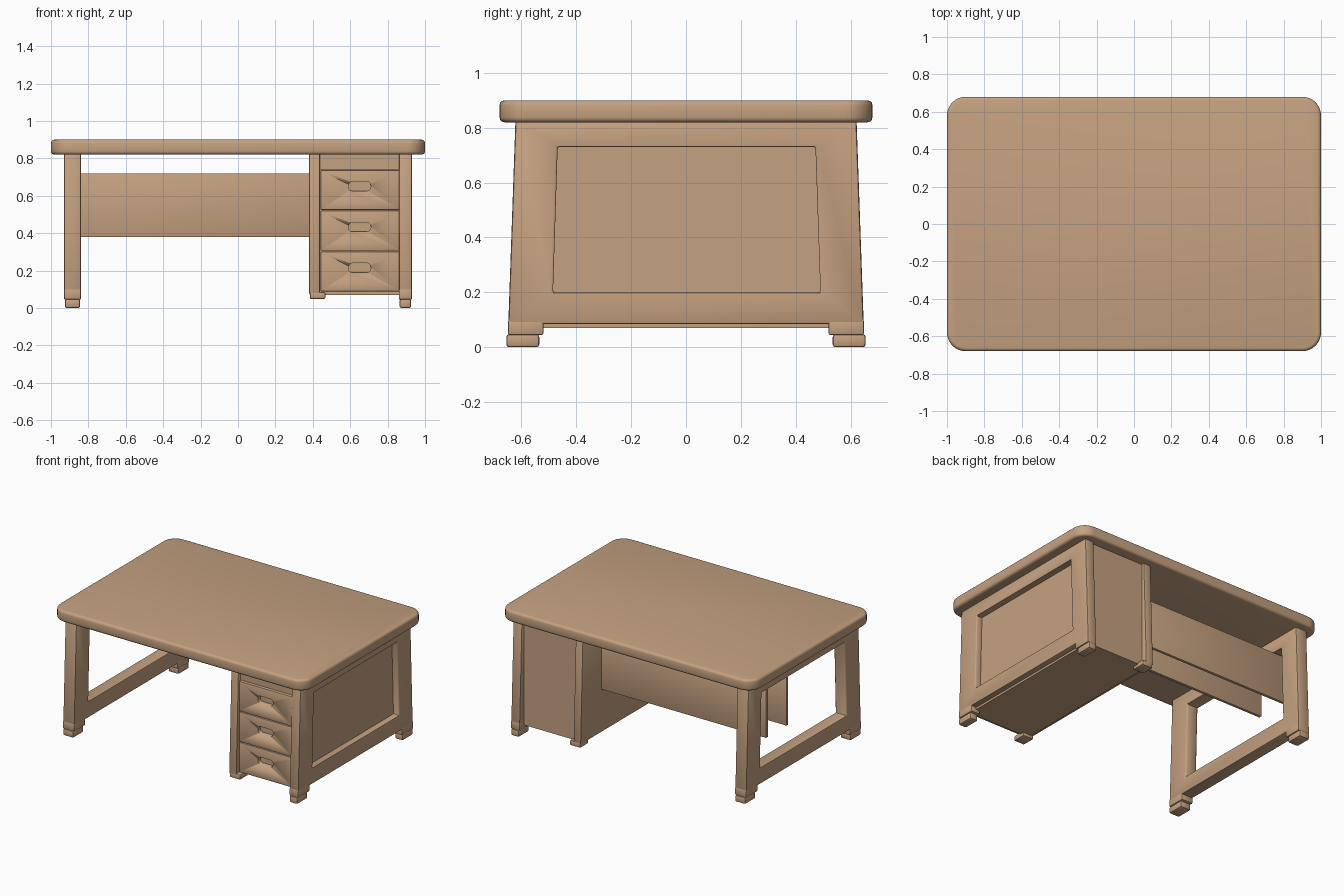
import bpy, bmesh, math
from mathutils import Vector

cube = bpy.data.objects.get("Cube")
if cube:
    bpy.data.objects.remove(cube, do_unlink=True)

# One warm wood colour
wood = bpy.data.materials.new("tan_wood")
wood.use_nodes = True
TAN = (0.56, 0.36, 0.22, 1)
wood.diffuse_color = TAN
bsdf = next(n for n in wood.node_tree.nodes if n.type == 'BSDF_PRINCIPLED')
bsdf.inputs["Base Color"].default_value = TAN


def finish(name, bm, bevel=0.0, segments=2):
    """Turn a bmesh into a softly bevelled object."""
    bmesh.ops.recalc_face_normals(bm, faces=bm.faces)
    mesh = bpy.data.meshes.new(name)
    bm.to_mesh(mesh)
    bm.free()
    mesh.materials.append(wood)
    obj = bpy.data.objects.new(name, mesh)
    bpy.context.collection.objects.link(obj)
    bpy.ops.object.select_all(action='DESELECT')
    obj.select_set(True)
    bpy.context.view_layer.objects.active = obj
    if bevel:
        mod = obj.modifiers.new("soft_edges", 'BEVEL')
        mod.width, mod.segments, mod.limit_method = bevel, segments, 'ANGLE'
        bpy.ops.object.modifier_apply(modifier=mod.name)
    bpy.ops.object.shade_smooth_by_angle(angle=math.radians(35))
    return obj


def prism(name, points, offset, bevel=0.0, segments=2):
    """Extrude a flat outline by an offset."""
    bm = bmesh.new()
    face = bm.faces.new([bm.verts.new(p) for p in points])
    ext = bmesh.ops.extrude_face_region(bm, geom=[face])
    moved = [g for g in ext["geom"] if isinstance(g, bmesh.types.BMVert)]
    bmesh.ops.translate(bm, verts=moved, vec=Vector(offset))
    if not any(f.is_valid and f == face for f in bm.faces):
        bm.faces.new([v for v in bm.verts][:len(points)])
    return finish(name, bm, bevel, segments)


def box(name, x0, x1, y0, y1, z0, z1, bevel=0.006):
    return prism(name, [(x0, y0, z0), (x1, y0, z0), (x1, y1, z0), (x0, y1, z0)],
                 (0, 0, z1 - z0), bevel)


def rounded_outline(hw, hh, r, steps=8):
    """Points round a rounded rectangle centred on the origin."""
    pts = []
    for i, (sx, sy) in enumerate([(1, 1), (-1, 1), (-1, -1), (1, -1)]):
        for k in range(steps + 1):
            a = (i + k / steps) * math.pi / 2
            pts.append((sx * (hw - r) + r * math.cos(a), sy * (hh - r) + r * math.sin(a)))
    return pts


# Tabletop
prism("tabletop", [(x, y, 0.82) for x, y in rounded_outline(1.0, 0.68, 0.1)],
      (0, 0, 0.08), 0.018, 3)


def side_frame(name, x0, x1):
    """Splayed trapezoid frame with a window between legs and rails."""
    bm = bmesh.new()
    outer = [(-0.648, 0.085), (0.648, 0.085), (0.622, 0.825), (-0.622, 0.825)]
    inner = [(-0.485, 0.2), (0.49, 0.2), (0.472, 0.73), (-0.468, 0.73)]
    rings = [[bm.verts.new((x, y, z)) for y, z in loop]
             for x, loop in ((x0, outer), (x1, outer), (x1, inner), (x0, inner))]
    for a, b in zip(rings, rings[1:] + rings[:1]):
        for i in range(4):
            j = (i + 1) % 4
            bm.faces.new((a[i], a[j], b[j], b[i]))
    finish(name, bm, 0.008)


def foot(name, x0, x1, side):
    """Leg stub with a slightly narrower foot block below."""
    def span(a, b):
        return sorted((side * a, side * b))
    box(name + "_stub", x0, x1, *span(0.52, 0.649), 0.045, 0.1)
    box(name, x0 + 0.004, x1 - 0.004, *span(0.535, 0.655), 0.0, 0.047, 0.01)


ENDS = (("front", -1), ("back", 1))
for label, x0, x1 in (("right", -0.93, -0.84), ("left", 0.86, 0.93)):
    side_frame(label + "_side_frame", x0, x1)
    for end, s in ENDS:
        foot(f"{label}_{end}_foot", x0, x1, s)

# Cabinet shell: recessed outer panel, inner wall, floor, back, top rail
box("cabinet_outer_panel", 0.85, 0.885, -0.55, 0.55, 0.1, 0.82, 0)
prism("cabinet_inner_wall",
      [(0.38, -0.645, 0.075), (0.38, 0.645, 0.075), (0.38, 0.62, 0.825), (0.38, -0.62, 0.825)],
      (0.058, 0, 0), 0.006)
box("cabinet_floor", 0.4, 0.89, -0.58, 0.6, 0.07, 0.1, 0)
box("cabinet_back", 0.42, 0.88, 0.57, 0.6, 0.075, 0.82, 0)
box("drawer_top_rail", 0.43, 0.87, -0.6, -0.5, 0.74, 0.82, 0)
box("cabinet_filler", 0.43, 0.87, -0.575, -0.55, 0.09, 0.76, 0)
for end, s in ENDS:
    y0, y1 = sorted((s * 0.55, s * 0.645))
    box(f"cabinet_inner_{end}_foot", 0.384, 0.468, y0, y1, 0.048, 0.085, 0.008)

# Drawers with a rounded finger slot
for i in range(3):
    z0 = 0.088 + i * 0.218
    drawer = box(f"drawer_front_{i + 1}", 0.441, 0.868, -0.618, -0.56, z0, z0 + 0.214)
    zc = z0 + 0.127
    slot = prism("slot_cutter",
                 [(0.65 + x, -0.64, zc + z) for x, z in rounded_outline(0.06, 0.025, 0.022, 5)],
                 (0, 0.05, 0))
    slot.hide_render = True
    mod = drawer.modifiers.new("slot", 'BOOLEAN')
    mod.operation, mod.solver, mod.object = 'DIFFERENCE', 'EXACT', slot
    bpy.context.view_layer.objects.active = drawer
    bpy.ops.object.modifier_apply(modifier=mod.name)
    bpy.data.objects.remove(slot, do_unlink=True)

# Twin modesty panels running from the cabinet through the far frame
for label, y in (("rear", 0.4), ("inner", 0.17)):
    box(f"{label}_modesty_panel", -0.92, 0.4, y - 0.01, y + 0.01, 0.38, 0.72, 0.002)
